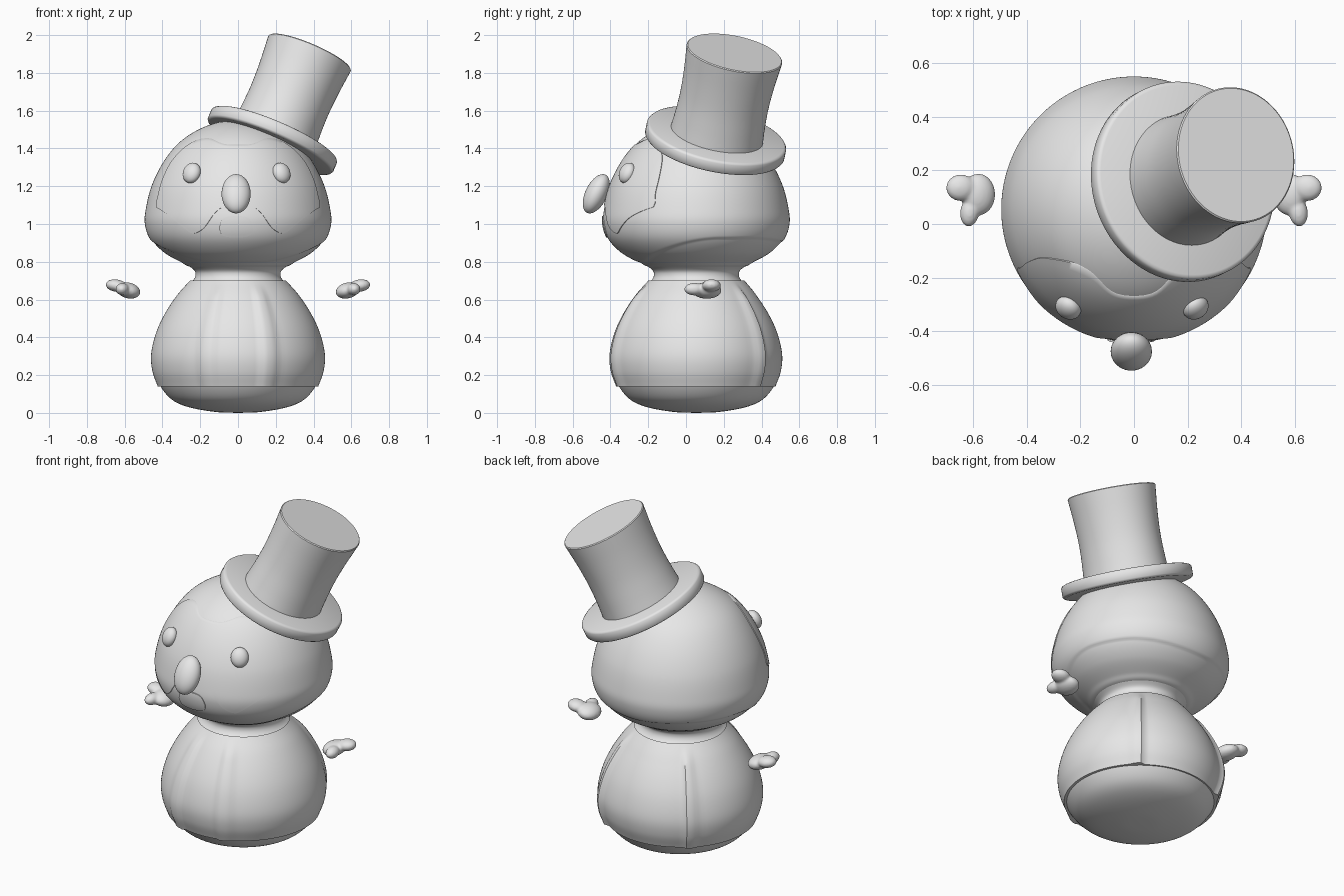
import bpy, bmesh, math
from mathutils import Vector, Matrix

old = bpy.data.objects.get("Cube")
if old:
    bpy.data.objects.remove(old)

CY = 0.055  # depth of the body axis

grey = bpy.data.materials.new("plain_grey")
grey.use_nodes = True
grey.diffuse_color = (0.8, 0.8, 0.8, 1)
grey.node_tree.nodes["Principled BSDF"].inputs["Base Color"].default_value = (0.8, 0.8, 0.8, 1)


def finish(name, bm, angle=40):
    bmesh.ops.recalc_face_normals(bm, faces=bm.faces)
    mesh = bpy.data.meshes.new(name)
    bm.to_mesh(mesh)
    bm.free()
    mesh.materials.append(grey)
    obj = bpy.data.objects.new(name, mesh)
    bpy.context.collection.objects.link(obj)
    bpy.ops.object.select_all(action='DESELECT')
    obj.select_set(True)
    bpy.context.view_layer.objects.active = obj
    bpy.ops.object.shade_smooth_by_angle(angle=math.radians(angle))
    return obj


def spline(points, steps):
    """Catmull-Rom curve through 2D points."""
    p = [Vector(q) for q in points]
    p = [2 * p[0] - p[1]] + p + [2 * p[-1] - p[-2]]
    out = []
    for a, b, c, d in zip(p, p[1:], p[2:], p[3:]):
        for i in range(steps):
            t = i / steps
            out.append(0.5 * (2 * b + (c - a) * t + (2 * a - 5 * b + 4 * c - d) * t ** 2
                              + (3 * b - a - 3 * c + d) * t ** 3))
    return out + [p[-2]]


def lookup(curve, u):
    """Linear lookup of the second coordinate along a rising first coordinate."""
    for a, b in zip(curve, curve[1:]):
        if a[0] <= u <= b[0] and b[0] > a[0]:
            return a[1] + (b[1] - a[1]) * (u - a[0]) / (b[0] - a[0])
    return curve[0][1] if u < curve[0][0] else curve[-1][1]


def ramp(x, lo, hi):
    t = min(max((x - lo) / (hi - lo), 0), 1)
    return t * t * (3 - 2 * t)


def lathe(name, profile, relief=lambda a, z: 0, segs=128, sx=1, matrix=None, angle=40):
    """Spin (z, r) points; relief(angle from the front, z) adds to the radius."""
    bm = bmesh.new()
    rings = []
    for z, r in profile:
        if r < 0.002:
            rings.append([bm.verts.new((0, 0, z))])
            continue
        ring = []
        for i in range(segs):
            a = 2 * math.pi * i / segs
            away = min(a, 2 * math.pi - a)
            rr = r + relief(math.degrees(away), z)
            ring.append(bm.verts.new((rr * sx * math.sin(a), -rr * math.cos(a), z)))
        rings.append(ring)
    for lo, hi in zip(rings, rings[1:]):
        for i in range(segs):
            j = (i + 1) % segs
            quad = [lo[i % len(lo)], lo[j % len(lo)], hi[j % len(hi)], hi[i % len(hi)]]
            bm.faces.new(list(dict.fromkeys(quad)))
    bm.transform(matrix or Matrix.Translation((0, CY, 0)))
    return finish(name, bm, angle)


def ellipsoid(name, loc, size, rot=(0, 0, 0)):
    bm = bmesh.new()
    bmesh.ops.create_uvsphere(bm, u_segments=32, v_segments=20, radius=1)
    turn = Matrix.Identity(4)
    for ang, axis in zip(rot, "XYZ"):
        turn = Matrix.Rotation(math.radians(ang), 4, axis) @ turn
    bm.transform(Matrix.Translation(loc) @ turn @ Matrix.Diagonal((*size, 1)))
    return finish(name, bm, 180)


# Body: rounded base, then a coat with raised front and back edging
base = spline([(0, 0), (0.005, 0.12), (0.03, 0.26), (0.07, 0.35), (0.14, 0.41), (0.2, 0.43)], 6)
lathe("body_base", base)


def coat_relief(a, z):
    fade = ramp(z, 0.72, 0.6)
    fade = 1 - ramp(z, 0.6, 0.7)
    front = ramp(a, 15, 17) * (1 - ramp(a, 22, 30))
    back = ramp(a, 130, 138) * (1 - ramp(a, 141, 144))
    recess = ramp(a, 141, 144)
    return fade * (0.014 * front + 0.014 * back - 0.006 * recess)


coat = spline([(0.14, 0.425), (0.22, 0.453), (0.31, 0.46), (0.42, 0.435), (0.52, 0.39),
               (0.62, 0.325), (0.7, 0.255)], 6)
lathe("coat", [(0.14, 0)] + [tuple(p) for p in coat], coat_relief)
lathe("neck", spline([(0.68, 0.26), (0.705, 0.235), (0.73, 0.225), (0.755, 0.232), (0.785, 0.27)], 5))

# Head: squashed ball with a thin hood ending in a curved rim
head = spline([(0.765, 0), (0.77, 0.23), (0.8, 0.305), (0.85, 0.392), (0.92, 0.458), (1.0, 0.485),
               (1.08, 0.48), (1.2, 0.45), (1.32, 0.392), (1.42, 0.315), (1.49, 0.22),
               (1.535, 0.11), (1.55, 0)], 12)


def hood_rim(a, z):
    rim = 0.8 + 0.125 * ramp(a, 25, 105) - 0.02 * ramp(a, 130, 180)
    return 0.008 * ramp(z, rim - 0.006, rim + 0.006)


lathe("head", head, hood_rim, segs=160, angle=60)


def face_plate(name, top, bottom, lift, cols=80, rows=30, offset=0.0):
    """Plate hugging the front of the head between two outline curves."""
    bm = bmesh.new()
    x0, x1 = top[0][0], top[-1][0]
    grid = []
    for i in range(cols + 1):
        x = (x0 + x1) / 2 - (x1 - x0) / 2 * math.cos(math.pi * i / cols)
        lo, hi = lookup(bottom, x), lookup(top, x)
        col = []
        for k in range(rows + 1):
            z = lo + (hi - lo) * k / rows
            r = lookup(head, z) + 0.008 + lift
            y = CY - math.sqrt(max(r * r - x * x, 0.0001))
            col.append(bm.verts.new((x + offset, y, z)))
        grid.append(col)
    for a, b in zip(grid, grid[1:]):
        for k in range(rows):
            bm.faces.new((a[k], b[k], b[k + 1], a[k + 1]))
    bmesh.ops.remove_doubles(bm, verts=bm.verts, dist=0.0002)
    rim = [e for e in bm.edges if e.is_boundary]
    skirt = bmesh.ops.extrude_edge_only(bm, edges=rim)["geom"]
    for v in skirt:
        if isinstance(v, bmesh.types.BMVert):
            flat = Vector((v.co.x, v.co.y - CY, 0)).normalized()
            v.co -= flat * (lift + 0.004)
    return finish(name, bm, 50)


def mirrored(half):
    return [(-x, z) for x, z in reversed(half) if x > 0] + half


brow = spline(mirrored([(0, 1.42), (0.08, 1.425), (0.16, 1.455), (0.25, 1.43), (0.34, 1.35),
                        (0.4, 1.24), (0.435, 1.11)]), 6)
jaw = spline(mirrored([(0, 1.1), (0.08, 1.09), (0.13, 1.05), (0.18, 0.98), (0.24, 0.95),
                       (0.3, 0.99), (0.36, 1.04), (0.435, 1.09)]), 6)
face_plate("face_mask", brow, jaw, 0.005)

# Mouth, nose and eyes
lip_top = spline([(-0.09, 0.98), (-0.075, 1.02), (-0.04, 1.04), (0.04, 1.04), (0.075, 1.02), (0.09, 0.98)], 5)
lip_low = spline([(-0.09, 0.98), (-0.078, 0.945), (-0.04, 0.93), (0.04, 0.93), (0.078, 0.945), (0.09, 0.98)], 5)
face_plate("mouth", lip_top, lip_low, 0.006, 30, 8, offset=-0.01)
ellipsoid("nose", (-0.01, -0.475, 1.16), (0.077, 0.058, 0.112), (-26, 0, 0))
for side, x in (("right", -0.245), ("left", 0.23)):
    ellipsoid(side + "_eye", (x, -0.312, 1.27), (0.05, 0.038, 0.057),
              (-24, 0, math.copysign(32, x)))


# Floating mittens: palm and thumb blended together
for side, s in (("right", -1), ("left", 1)):
    palm = ellipsoid(side + "_mitten", (s * 0.58, 0.11, 0.648), (0.064, 0.078, 0.042), (0, s * -14, 0))
    parts = [ellipsoid("fingertip", (s * 0.612, 0.045, 0.655), (0.036, 0.055, 0.033), (0, 0, s * 8)),
             ellipsoid("thumb", (s * 0.645, 0.135, 0.674), (0.056, 0.05, 0.033), (0, s * -8, 0))]
    for o in parts + [palm]:
        o.select_set(True)
    bpy.context.view_layer.objects.active = palm
    bpy.ops.object.join()
    remesh = palm.modifiers.new("blend", 'REMESH')
    remesh.mode = 'VOXEL'
    remesh.voxel_size = 0.007
    remesh.use_smooth_shade = True
    soften = palm.modifiers.new("soften", 'SMOOTH')
    soften.iterations = 6

# Tilted top hat: brim and flared crown
axis = Vector((0.385, 0.195, 0.9)).normalized()
side_x = Vector((1, 0, -axis.x / axis.z)).normalized()
side_y = axis.cross(side_x)
tilt = Matrix((side_x, side_y, axis)).transposed().to_4x4()
hat = Matrix.Translation((0.168, 0.15, 1.41)) @ tilt
brim = [(0, 0), (0, 0.36), (0.004, 0.37), (0.012, 0.376), (0.06, 0.376), (0.068, 0.37), (0.072, 0.36), (0.072, 0)]
lathe("hat_brim", brim, segs=96, sx=0.96, matrix=hat, angle=50)
crown = spline([(0.05, 0.25), (0.15, 0.242), (0.27, 0.238), (0.4, 0.244), (0.545, 0.258)], 5)
lathe("hat_crown", [(0.05, 0)] + [tuple(p) for p in crown] + [(0.55, 0.253), (0.55, 0)],
      segs=96, sx=0.92, matrix=hat)
